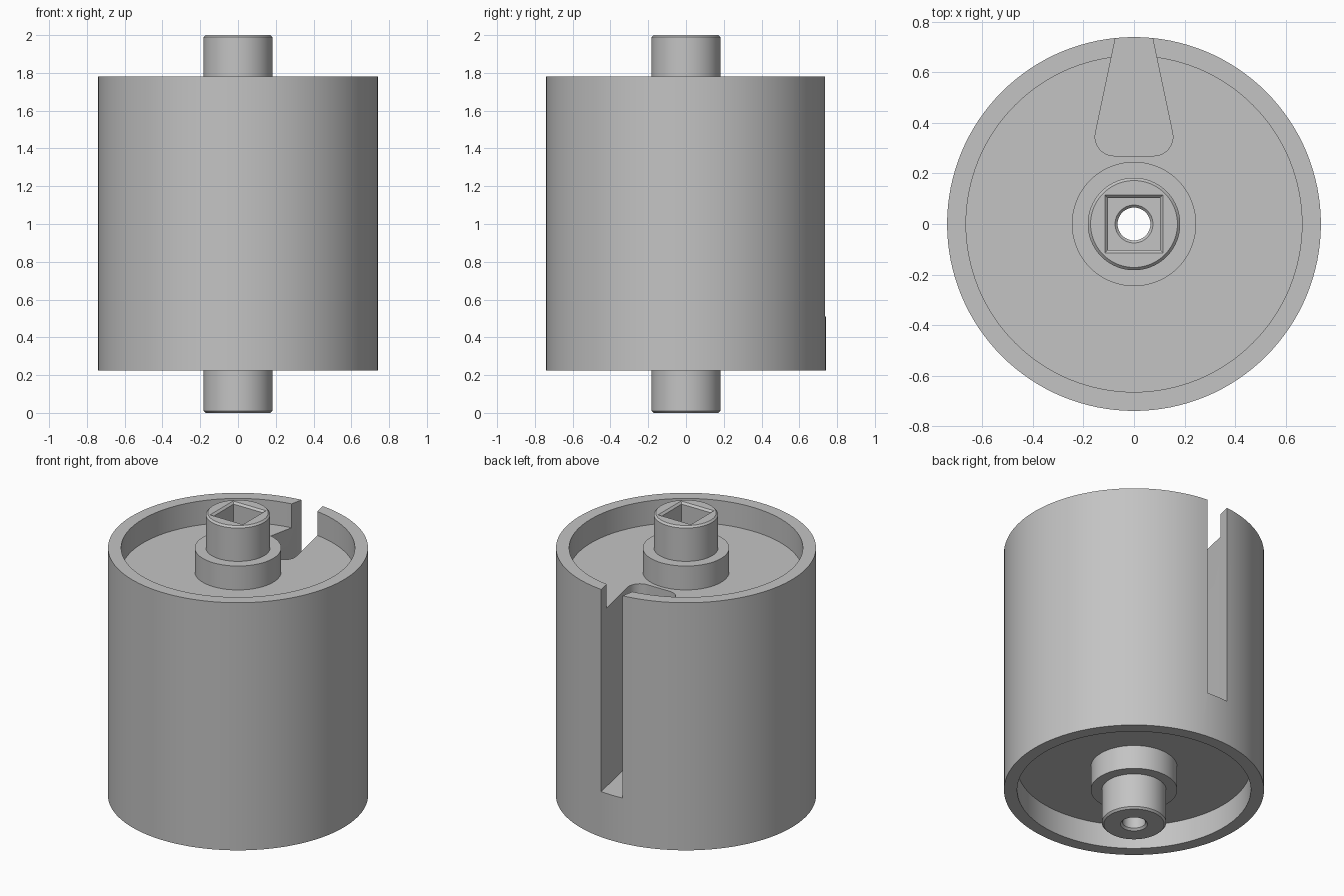
import bpy, bmesh, math

if "Cube" in bpy.data.objects:
    bpy.data.objects.remove(bpy.data.objects["Cube"])

grey = bpy.data.materials.new("light grey")
grey.diffuse_color = (0.55, 0.55, 0.55, 1)
grey.use_nodes = True
grey.node_tree.nodes["Principled BSDF"].inputs["Base Color"].default_value = grey.diffuse_color


def make_object(name, bm):
    bmesh.ops.recalc_face_normals(bm, faces=bm.faces)
    mesh = bpy.data.meshes.new(name)
    bm.to_mesh(mesh)
    bm.free()
    mesh.materials.append(grey)
    obj = bpy.data.objects.new(name, mesh)
    bpy.context.collection.objects.link(obj)
    return obj


def lathe(name, profile, steps=128):
    """Revolve a closed (radius, height) profile about z."""
    bm = bmesh.new()
    rings = []
    for i in range(steps):
        a = 2 * math.pi * i / steps
        rings.append([bm.verts.new((r * math.cos(a), r * math.sin(a), z)) for r, z in profile])
    n = len(profile)
    for i in range(steps):
        a, b = rings[i], rings[(i + 1) % steps]
        for j in range(n):
            k = (j + 1) % n
            bm.faces.new((a[j], b[j], b[k], a[k]))
    return make_object(name, bm)


def loft(name, sections):
    """Join stacked loops of points, capped at both ends."""
    bm = bmesh.new()
    loops = [[bm.verts.new(p) for p in s] for s in sections]
    n = len(loops[0])
    for a, b in zip(loops, loops[1:]):
        for j in range(n):
            k = (j + 1) % n
            bm.faces.new((a[j], a[k], b[k], b[j]))
    bm.faces.new(loops[0][::-1])
    bm.faces.new(loops[-1])
    return make_object(name, bm)


def square(h, z):
    return [(-h, -h, z), (h, -h, z), (h, h, z), (-h, h, z)]


# Drum with recessed ends, hubs, chamfered shaft stubs and a bore
SOCKET_FLOOR = 1.7
drum = lathe("drum", [
    (0.077, 0), (0.172, 0), (0.183, 0.011), (0.183, 0.225), (0.246, 0.225),
    (0.246, 0.375), (0.665, 0.375), (0.665, 0.225), (0.74, 0.225),
    (0.74, 1.78), (0.665, 1.78), (0.665, 1.63), (0.246, 1.63),
    (0.246, 1.78), (0.183, 1.78), (0.183, 1.989), (0.172, 2.0),
    (0.075, 2.0), (0.075, SOCKET_FLOOR), (0.065, SOCKET_FLOOR - 0.01), (0.065, 0.012)])

# Square drive socket with a chamfered mouth
socket = loft("socket_cutter", [square(0.102, SOCKET_FLOOR), square(0.102, 1.988),
                                square(0.114, 2.0), square(0.114, 2.05)])

# Tapered slot, round-cornered at its wide inner end
FILLET = 0.075
lean = math.atan2(0.08, 0.40)
half = []
for i in range(13):
    a = -math.pi / 2 + (math.pi / 2 + lean) * i / 12
    half.append((0.079 + FILLET * math.cos(a), 0.27 + FILLET + FILLET * math.sin(a)))
half.append((0.06, 0.80))
outline = half + [(-x, y) for x, y in reversed(half)]
slot = loft("slot_cutter", [[(x, y, z) for x, y in outline] for z in (0.51, 1.9)])

# Cut the socket and slot
bpy.context.view_layer.objects.active = drum
for cutter in (socket, slot):
    mod = drum.modifiers.new(cutter.name, 'BOOLEAN')
    mod.operation = 'DIFFERENCE'
    mod.solver = 'EXACT'
    mod.object = cutter
    bpy.ops.object.modifier_apply(modifier=mod.name)
    bpy.data.objects.remove(cutter)

bpy.ops.object.select_all(action='DESELECT')
drum.select_set(True)
bpy.ops.object.shade_smooth_by_angle(angle=math.radians(30))
